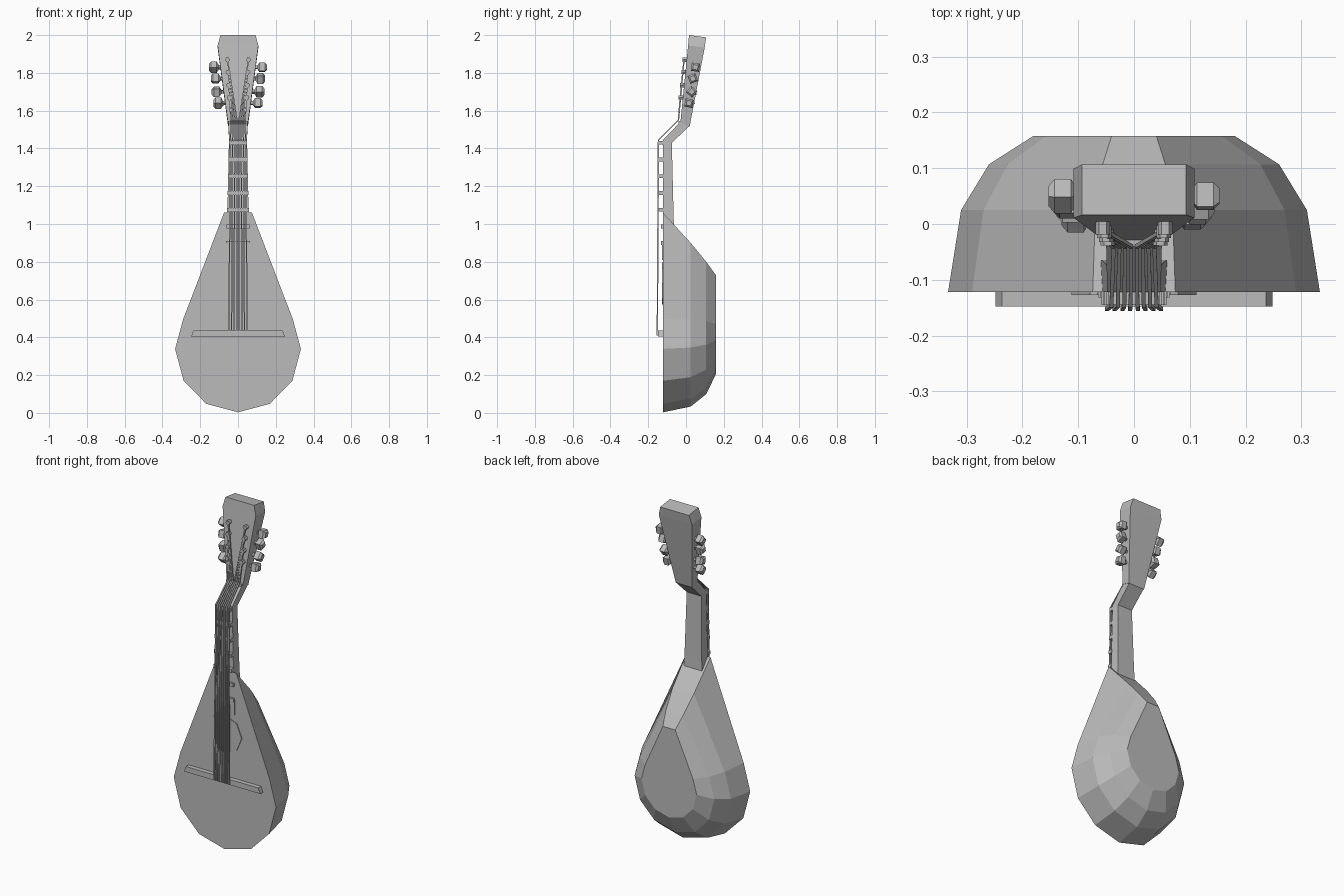
import bpy, bmesh, math
from mathutils import Vector, Matrix

if "Cube" in bpy.data.objects:
    bpy.data.objects.remove(bpy.data.objects["Cube"])

mat = bpy.data.materials.new("plain grey")
mat.diffuse_color = (0.5, 0.5, 0.5, 1)
mat.use_nodes = True
mat.node_tree.nodes["Principled BSDF"].inputs["Base Color"].default_value = mat.diffuse_color


def finish(name, bm):
    bmesh.ops.recalc_face_normals(bm, faces=bm.faces)
    me = bpy.data.meshes.new(name)
    bm.to_mesh(me)
    bm.free()
    me.materials.append(mat)
    ob = bpy.data.objects.new(name, me)
    bpy.context.collection.objects.link(ob)
    return ob


def loft(name, rings):
    """Skin equal-length rings of points and cap both ends."""
    bm = bmesh.new()
    vr = [[bm.verts.new(p) for p in r] for r in rings]
    n = len(rings[0])
    for a, b in zip(vr, vr[1:]):
        for i in range(n):
            j = (i + 1) % n
            bm.faces.new((a[i], a[j], b[j], b[i]))
    bm.faces.new(vr[0])
    bm.faces.new(vr[-1])
    return finish(name, bm)


def bar(w, yf, zf, yb, zb, wb=None):
    """Four-point section, front edge and back edge."""
    wb = w if wb is None else wb
    return [(-w, yf, zf), (w, yf, zf), (wb, yb, zb), (-wb, yb, zb)]


def box(name, x0, x1, y0, y1, z0, z1):
    return loft(name, [[(x0, y0, z), (x1, y0, z), (x1, y1, z), (x0, y1, z)] for z in (z0, z1)])


# Bowl body: teardrop outline shrinking toward the back
outline = [(0.29, 0.497), (0.333, 0.339), (0.288, 0.17), (0.168, 0.048)]
rings = []
for y, s, top, tw in [(-0.122, 1, 1.06, 0.074), (0.025, 0.93, 0.90, 0.069),
                      (0.107, 0.78, 0.80, 0.056), (0.158, 0.54, 0.73, 0.04)]:
    half = [(tw, top)] + [(x * s, 0.44 + (z - 0.44) * s) for x, z in outline]
    pts = half + [(0, 0.44 - 0.437 * s)] + [(-x, z) for x, z in reversed(half)]
    rings.append([(x, y, z) for x, z in pts])
loft("bowl_body", rings)

# Neck with its backward bend below the head
loft("neck", [bar(0.062, -0.121, 0.95, -0.063, 0.95),
              bar(0.056, -0.122, 1.06, -0.066, 1.06),
              bar(0.048, -0.122, 1.445, -0.075, 1.43),
              bar(0.05, -0.03, 1.54, 0.02, 1.52)])

# Head, flaring up to clipped top corners
loft("head", [bar(0.053, -0.03, 1.535, 0.02, 1.52),
              bar(0.108, 0.011, 1.945, 0.099, 1.935),
              bar(0.093, 0.016, 2.0, 0.107, 1.988)])

# Sound hole plate
loft("sound_hole", [[(0.112 * math.sin(k * math.pi / 4), y, 0.685 + 0.112 * math.cos(k * math.pi / 4))
                     for k in range(8)] for y in (-0.120, -0.127)])

# Bridge with slanted ends
loft("bridge", [bar(0.248, -0.148, 0.405, -0.12, 0.405),
                bar(0.236, -0.148, 0.437, -0.12, 0.437)])

# Fingerboard end and frets
box("fingerboard_end", -0.065, 0.065, -0.127, -0.12, 0.81, 0.90)
for i in range(7):
    z = 1.43 - 0.0885 * i
    w = 0.047 + 0.0028 * i
    d = -0.145 if i < 5 else -0.132
    box(f"fret_{i + 1}", -w, w, d, -0.12, z - 0.01, z + 0.01)
box("nut", -0.05, 0.05, -0.04, -0.02, 1.525, 1.545)


def head_y(z):
    return -0.03 + (z - 1.535) * 0.1


# Tuning pegs: posts on the front, shafts and chunky knobs on both sides
posts = [1.87, 1.805, 1.735, 1.67]
knobs = [(0.128, 0.05, 1.83), (0.119, 0.036, 1.77), (0.114, 0.03, 1.70), (0.105, 0.016, 1.64)]
for side, label in ((-1, "left"), (1, "right")):
    for i, z in enumerate(posts):
        px = side * (0.056 - 0.003 * i)
        y = head_y(z)
        loft(f"{label}_post_{i + 1}",
             [[(px + 0.013 * math.cos(k * math.pi / 3), yy, z + 0.013 * math.sin(k * math.pi / 3))
               for k in range(6)] for yy in (y + 0.01, y - 0.022)])
        kx, ky, kz = knobs[i]
        rot = Matrix.Rotation(0.35 + 0.5 * i + 0.3 * side, 3, 'X')
        prof = [(-0.05, 0.009), (-0.026, 0.012), (-0.015, 0.031), (0.014, 0.031), (0.025, 0.018)]
        rs = []
        for dx, r in prof:
            ring = []
            for k in range(4):
                a = k * math.pi / 2
                v = rot @ Vector((0, r * math.cos(a), r * math.sin(a)))
                ring.append((side * (kx + dx), ky + v.y, kz + v.z))
            rs.append(ring)
        loft(f"{label}_knob_{i + 1}", rs)

# Eight strings from the bridge over the bend to the posts
for side, label in ((-1, "left"), (1, "right")):
    for i, z in enumerate(posts):
        x = side * (0.007 + 0.0138 * i)
        xt = side * (0.006 + 0.0115 * i)
        path = [(x, -0.152, 0.41), (xt, -0.146, 1.445), (xt * 0.9, -0.04, 1.55),
                (side * (0.056 - 0.003 * i), head_y(z) - 0.014, z)]
        h = 0.0035
        loft(f"{label}_string_{i + 1}",
             [[(px - h, py - h, pz), (px + h, py - h, pz), (px + h, py + h, pz), (px - h, py + h, pz)]
              for px, py, pz in path])
